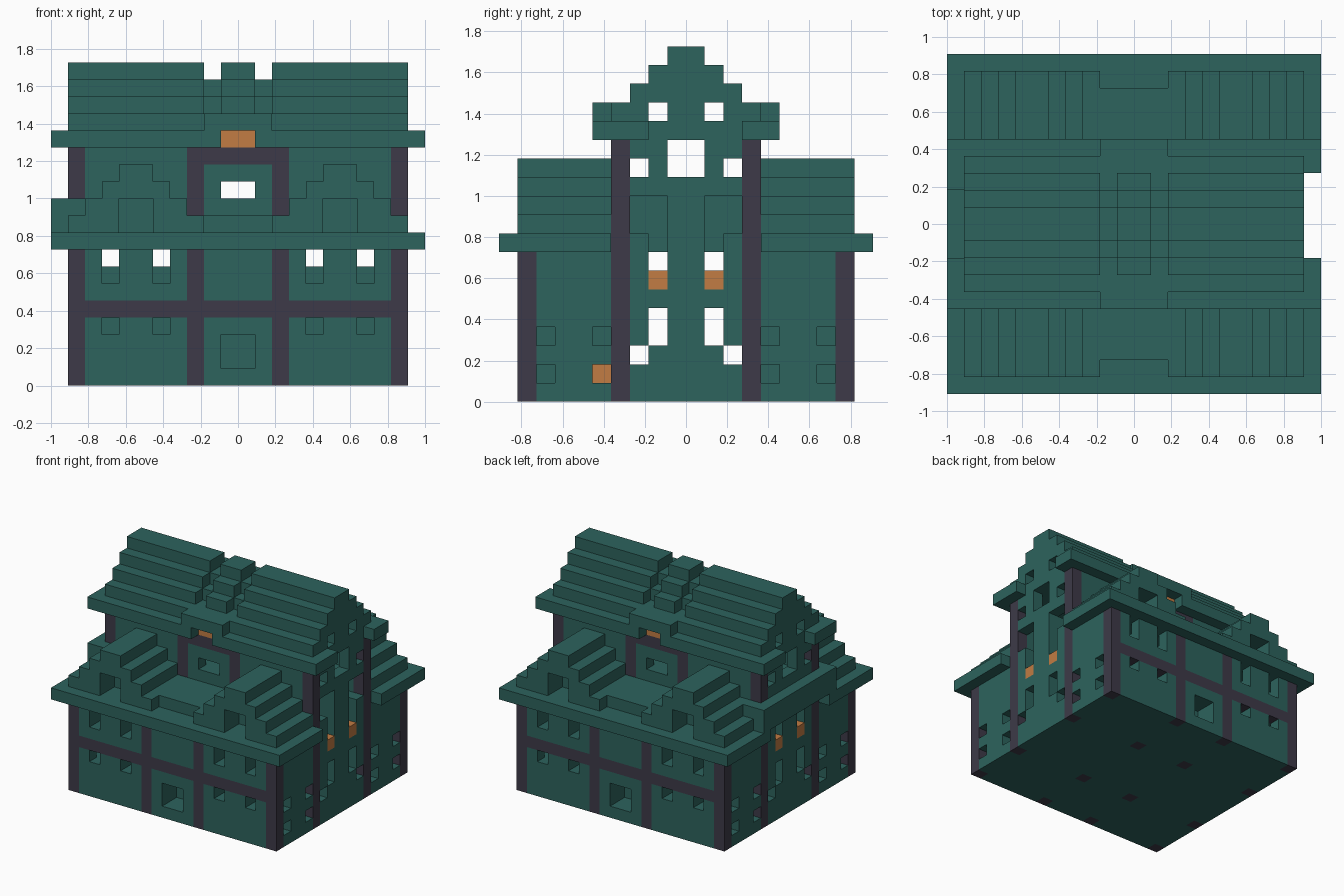
import bpy
import bmesh
import math
from mathutils import Vector

old = bpy.data.objects.get("Cube")
if old:
    bpy.data.objects.remove(old, do_unlink=True)

U = 1 / 11  # size of one building block


def material(name, rgb):
    m = bpy.data.materials.new(name)
    m.use_nodes = True
    m.diffuse_color = (*rgb, 1)
    m.node_tree.nodes["Principled BSDF"].inputs["Base Color"].default_value = (*rgb, 1)
    return m


green = material("teal green", (0.026, 0.125, 0.110))
dark = material("dark timber", (0.047, 0.042, 0.065))
orange = material("lantern orange", (0.54, 0.20, 0.056))


def box(x, y, z):
    """All block cells inside three (low, high) ranges."""
    return {(i, j, k) for i in range(*x) for j in range(*y) for k in range(*z)}


def flip_x(cells):
    return cells | {(-1 - i, j, k) for i, j, k in cells}


def flip_y(cells):
    return cells | {(i, -1 - j, k) for i, j, k in cells}


def both(cells):
    return flip_x(flip_y(cells))


def part(name, cells, mat):
    """Turn block cells into one closed shell with large flat faces."""
    bm = bmesh.new()
    verts = {}

    def vert(p):
        key = tuple(round(c) for c in p)
        if key not in verts:
            verts[key] = bm.verts.new(Vector(key) * U)
        return verts[key]

    for cell in cells:
        for axis in range(3):
            a, b = (axis + 1) % 3, (axis + 2) % 3
            for side in (0, 1):
                near = list(cell)
                near[axis] += 2 * side - 1
                if tuple(near) in cells:
                    continue
                ring = []
                for da, db in ((0, 0), (1, 0), (1, 1), (0, 1)):
                    p = list(cell)
                    p[axis] += side
                    p[a] += da
                    p[b] += db
                    ring.append(vert(p))
                bm.faces.new(ring if side else ring[::-1])
    bmesh.ops.dissolve_limit(bm, angle_limit=math.radians(1),
                             verts=bm.verts[:], edges=bm.edges[:])
    bmesh.ops.triangulate(bm, faces=[f for f in bm.faces if len(f.verts) > 4])
    mesh = bpy.data.meshes.new(name)
    bm.to_mesh(mesh)
    bm.free()
    mesh.materials.append(mat)
    obj = bpy.data.objects.new(name, mesh)
    bpy.context.collection.objects.link(obj)
    return obj


# Timber posts and beams
posts = set()
for x in (2, 9):
    posts |= both(box((x, x + 1), (8, 9), (0, 8)))
    posts |= both(box((x, x + 1), (3, 4), (0, 14)))
beams = flip_y(box((-10, 10), (8, 9), (4, 5)))
beams |= flip_y(box((-3, 3), (3, 4), (13, 14)))
part("timber_posts", posts, dark)
part("timber_beams", beams - posts, dark)

# Window openings on the front and back
openings = set()
for x in (4, 7):
    openings |= both(box((x, x + 1), (7, 9), (3, 4)))
    openings |= both(box((x, x + 1), (7, 9), (6, 8)))
openings |= box((-9, 9), (-8, 8), (7, 8))            # upper floor room
openings |= flip_y(box((-1, 1), (7, 9), (1, 3)))     # doorways
openings |= box((-1, 1), (-4, 4), (11, 12))          # attic window
openings |= box((-9, 9), (-3, 3), (11, 14))          # attic room

# Window openings on the gable ends
openings |= flip_y(box((-10, 10), (1, 2), (3, 5)))
openings |= flip_y(box((-10, 10), (2, 3), (2, 3)))
openings |= box((-10, 10), (-1, 1), (12, 14))
openings |= flip_y(box((-10, 10), (2, 3), (12, 13)))
openings |= both(box((8, 10), (1, 3), (9, 11)))
openings |= both(box((8, 10), (1, 2), (7, 9)))
for y in (4, 7):
    for z in (1, 3):
        openings |= both(box((8, 10), (y, y + 1), (z, z + 1)))

# Glowing lanterns set into the walls
lanterns = both(box((9, 10), (1, 2), (6, 7)))
lanterns |= box((8, 9), (-5, -4), (1, 2))
eave_lanterns = flip_y(box((-1, 1), (3, 4), (14, 15)))
part("wall_lanterns", lanterns, orange)
part("eave_lanterns", eave_lanterns, orange)

# Walls
walls = box((-10, 10), (-9, 9), (0, 8)) | box((-10, 10), (-4, 4), (8, 14))
part("walls", walls - openings - posts - beams - lanterns, green)

# Lower eaves and the stepped gable roofs over the front and back wings
part("lower_eaves", flip_y(box((-11, 11), (4, 10), (8, 9))), green)
wing = set()
for step in range(4):
    half = 4 - step
    wing |= both(box((6 - half, 6 + half), (4, 9), (9 + step, 10 + step)))
wing -= both(box((5, 7), (7, 9), (9, 11)))           # dormer openings
part("wing_roofs", wing, green)
part("porch_roofs", flip_y(box((-2, 2), (4, 8), (9, 10))), green)

# Raised side roof on the right-hand end, wrapping the corner posts
side = box((-11, -10), (-5, 5), (9, 11)) | flip_y(box((-10, -9), (4, 5), (9, 11)))
part("side_roof", side - wing, green)

# Main roof with stepped slopes, a central notch and a raised rib
eave = box((-11, 11), (-5, 5), (14, 15))
eave -= box((10, 11), (-2, 3), (14, 15)) | box((-11, -10), (-2, 2), (14, 15))
eave -= flip_y(box((-1, 1), (4, 5), (14, 15))) | eave_lanterns
roof = box((-2, 2), (-5, 5), (15, 16))               # flat slab in the notch
for step in range(4):
    z = (15 + step, 16 + step)
    half = 4 - step
    roof |= flip_x(box((2, 10), (-half, half), z))
    roof |= box((-1, 1), (-half, half), z)
    if step:
        roof |= box((-2, 2), (1 - half, half - 1), z)
roof -= flip_y(box((-10, 10), (1, 2), (15, 16)))     # gable peepholes
part("main_roof", eave | roof, green)
